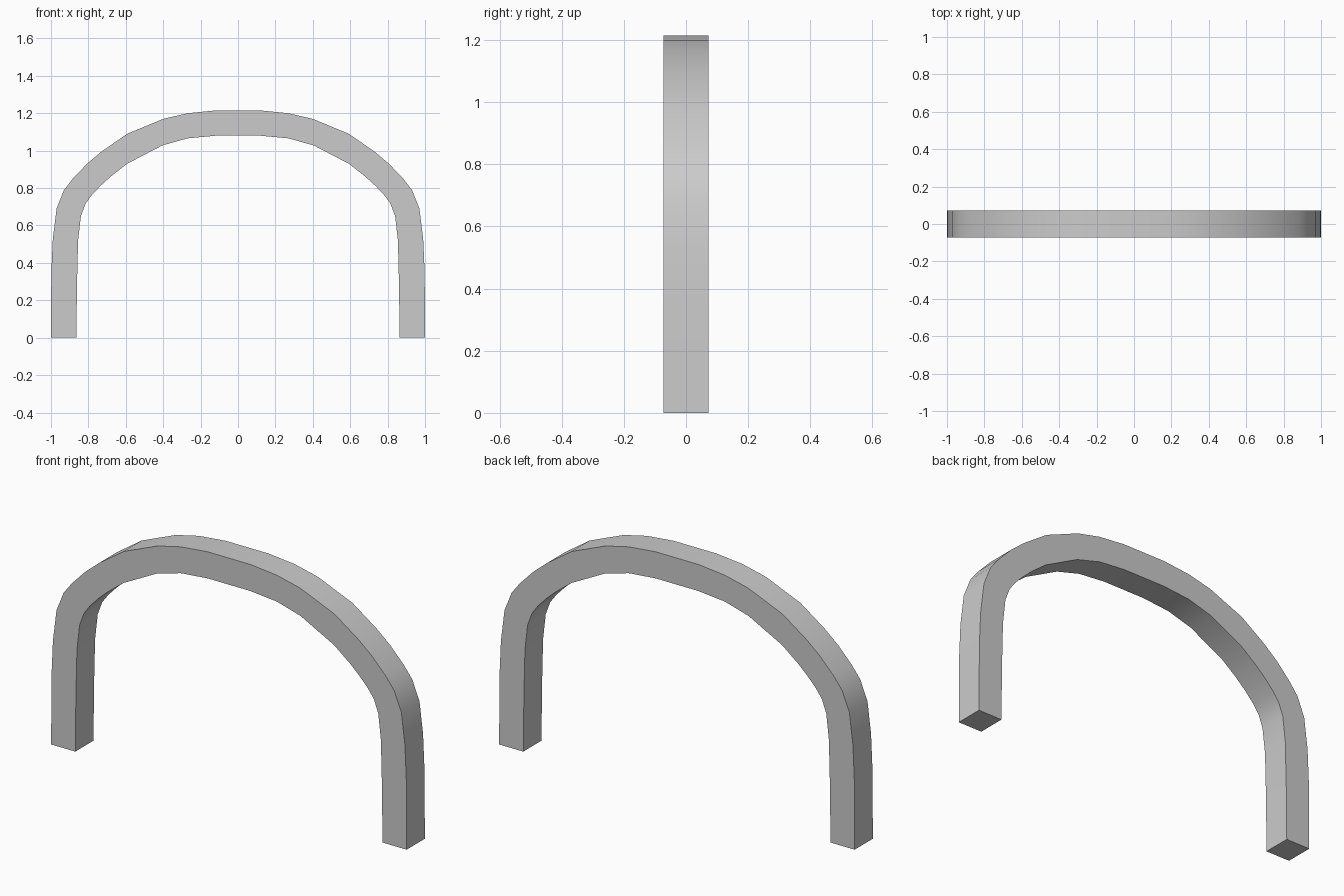
import bpy, bmesh, math

if "Cube" in bpy.data.objects:
    bpy.data.objects.remove(bpy.data.objects["Cube"])

HALF_DEPTH = 0.073

# Left half of the arch, foot to crown: paired outer and inner (x, z) points
outer = [(-1.0, 0), (-1.0, 0.01), (-0.998, 0.35), (-0.99, 0.53), (-0.97, 0.69), (-0.93, 0.79),
         (-0.882, 0.852), (-0.805, 0.932), (-0.73, 0.995), (-0.593, 1.09),
         (-0.40, 1.17), (-0.27, 1.2), (-0.12, 1.215)]
inner = [(-0.864, 0), (-0.864, 0.01), (-0.861, 0.28), (-0.855, 0.52), (-0.84, 0.65), (-0.815, 0.717),
         (-0.782, 0.762), (-0.735, 0.812), (-0.68, 0.862), (-0.593, 0.93),
         (-0.405, 1.028), (-0.27, 1.066), (-0.12, 1.08)]


def full(points):
    """Mirror the half outline across x = 0."""
    return points + [(-x, z) for x, z in reversed(points)]


# Square bar swept along the arch
bm = bmesh.new()
rings = []
for (ox, oz), (ix, iz) in zip(full(outer), full(inner)):
    rings.append([bm.verts.new(p) for p in (
        (ox, -HALF_DEPTH, oz), (ix, -HALF_DEPTH, iz),
        (ix, HALF_DEPTH, iz), (ox, HALF_DEPTH, oz))])
for a, b in zip(rings, rings[1:]):
    for i in range(4):
        j = (i + 1) % 4
        bm.faces.new((a[i], a[j], b[j], b[i]))

# Flat feet
bm.faces.new(rings[0])
bm.faces.new(rings[-1])
bmesh.ops.recalc_face_normals(bm, faces=bm.faces)

mesh = bpy.data.meshes.new("arch_bar")
bm.to_mesh(mesh)
bm.free()
arch = bpy.data.objects.new("arch_bar", mesh)
bpy.context.collection.objects.link(arch)

# Smooth along the curve, crisp on the long edges
bpy.context.view_layer.objects.active = arch
arch.select_set(True)
bpy.ops.object.shade_smooth_by_angle(angle=math.radians(35))
